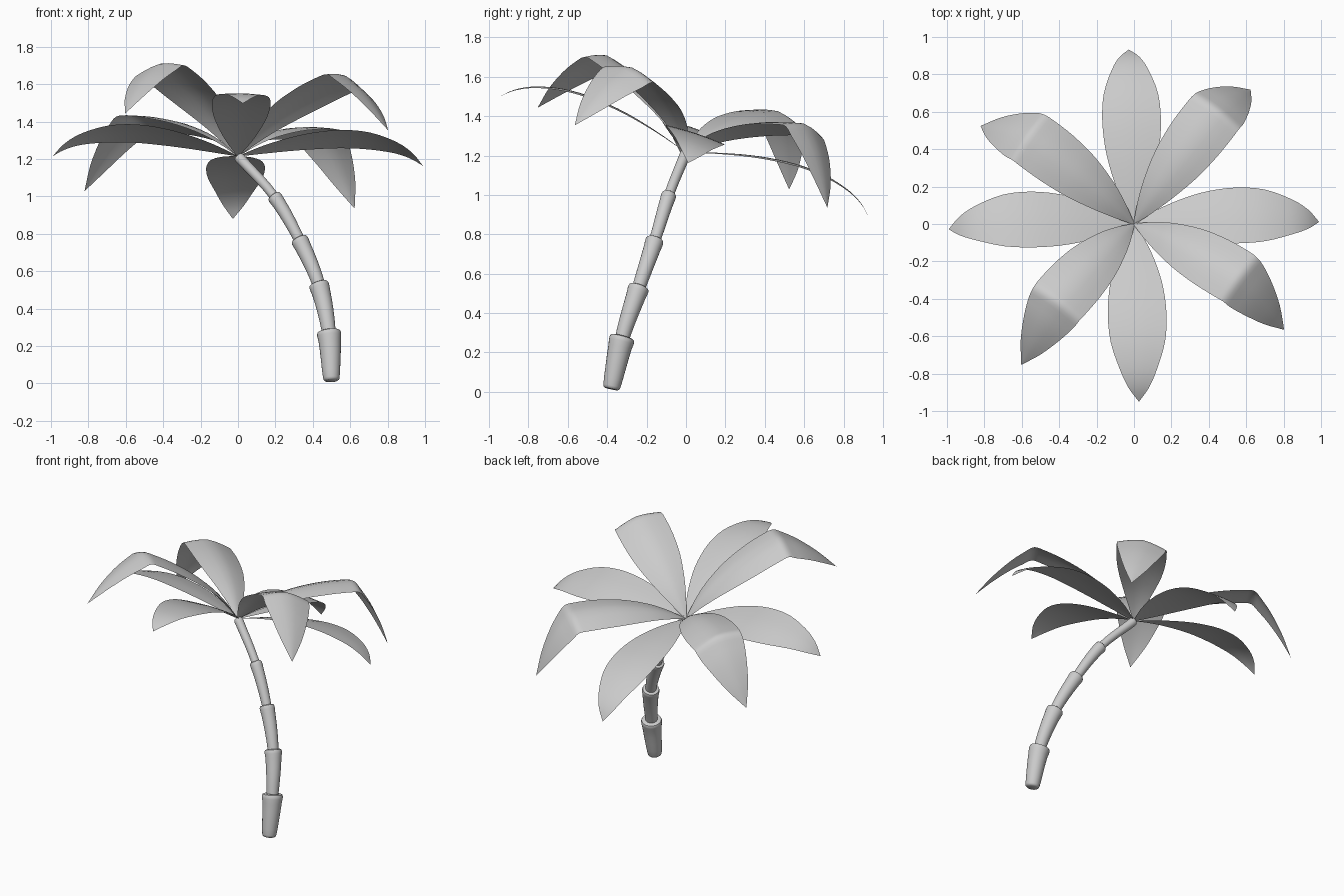
import bpy, bmesh, math
from mathutils import Vector, Matrix

if "Cube" in bpy.data.objects:
    bpy.data.objects.remove(bpy.data.objects["Cube"])

grey = bpy.data.materials.new("plain_grey")
grey.diffuse_color = (0.6, 0.6, 0.6, 1)
grey.use_nodes = True
grey.node_tree.nodes["Principled BSDF"].inputs["Base Color"].default_value = grey.diffuse_color


def spline(pts, u):
    """Catmull-Rom through a list of vectors, u counted in points."""
    n = len(pts) - 1
    i = min(int(u), n - 1)
    t = u - i
    p1, p2 = pts[i], pts[i + 1]
    p0 = pts[i - 1] if i > 0 else 2 * p1 - p2
    p3 = pts[i + 2] if i + 2 <= n else 2 * p2 - p1
    return 0.5 * (2 * p1 + (p2 - p0) * t + (2 * p0 - 5 * p1 + 4 * p2 - p3) * t * t
                  + (3 * p1 - p0 - 3 * p2 + p3) * t ** 3)


def finish(bm, name):
    bmesh.ops.recalc_face_normals(bm, faces=bm.faces)
    me = bpy.data.meshes.new(name)
    bm.to_mesh(me)
    bm.free()
    me.materials.append(grey)
    ob = bpy.data.objects.new(name, me)
    bpy.context.collection.objects.link(ob)
    for p in me.polygons:
        p.use_smooth = True
    return ob


# Trunk: leaning path, one flared sleeve per section
PATH = [Vector(p) for p in ((0.5, -0.38, 0.014), (0.485, -0.322, 0.28), (0.43, -0.238, 0.535),
                            (0.325, -0.157, 0.775), (0.19, -0.085, 1.005), (0.0, 0.0, 1.215))]
RADII = [(0.044, 0.064), (0.037, 0.053), (0.034, 0.046), (0.029, 0.038), (0.025, 0.028)]
SIDES = 24


def trunk_section(i, r0, r1):
    bm = bmesh.new()
    start = [(0, r0 * 0.75), (0.025, r0 * 0.94), (0.06, r0)] if i == 0 else [(0, r0)]
    prof = start + [(t, r0 + (r1 - r0) * t) for t in (0.2, 0.4, 0.6, 0.8)]
    prof += [(0.9, r1), (0.95, r1 * 1.01), (0.985, r1 * 0.95), (1.0, r1 * 0.8)]
    rings = []
    for t, r in prof:
        u = i + t
        c = spline(PATH, u)
        d = (spline(PATH, min(u + 0.02, 5)) - spline(PATH, max(u - 0.02, 0))).normalized()
        a = d.cross(Vector((0, 1, 0))).normalized()
        b = d.cross(a)
        rings.append([bm.verts.new(c + r * (a * math.cos(k * math.tau / SIDES) + b * math.sin(k * math.tau / SIDES)))
                      for k in range(SIDES)])
    for p, q in zip(rings, rings[1:]):
        for k in range(SIDES):
            bm.faces.new((p[k], p[(k + 1) % SIDES], q[(k + 1) % SIDES], q[k]))
    bm.faces.new(rings[0])
    bm.faces.new(rings[-1])
    ob = finish(bm, f"trunk_section_{i + 1}")
    bpy.context.view_layer.objects.active = ob
    ob.select_set(True)
    bpy.ops.object.shade_smooth_by_angle(angle=math.radians(40))
    ob.select_set(False)


for i, (r0, r1) in enumerate(RADII):
    trunk_section(i, r0, r1)

# Leaves: (distance out, height, half width) along the midline
FLAT = [Vector(p) for p in ((0, 0, 0.004), (0.13, 0.043, 0.068), (0.27, 0.08, 0.116), (0.4, 0.105, 0.145),
                            (0.55, 0.12, 0.157), (0.7, 0.113, 0.145), (0.84, 0.078, 0.1), (0.93, 0.03, 0.055),
                            (0.99, -0.027, 0.001))]
BENT = [Vector(p) for p in ((0, 0, 0.004), (0.09, 0.085, 0.05), (0.2, 0.165, 0.094), (0.35, 0.242, 0.135),
                            (0.5, 0.295, 0.154), (0.63, 0.327, 0.157), (0.69, 0.333, 0.154), (0.74, 0.295, 0.147),
                            (0.82, 0.215, 0.117), (0.91, 0.1, 0.068), (0.99, -0.028, 0.001))]
CROWN = (Matrix.Translation((0, 0, 1.215)) @ Matrix.Rotation(math.radians(1.15), 4, 'Y')
         @ Matrix.Rotation(math.radians(-18.2), 4, 'X'))


def leaf(name, prof, azimuth, drop):
    bm = bmesh.new()
    place = CROWN @ Matrix.Rotation(math.radians(azimuth), 4, 'Z')
    rows = []
    steps = (len(prof) - 1) * 3
    for j in range(steps + 1):
        r, h, w = spline(prof, j / 3)
        w = max(w, 0.001)
        rows.append([bm.verts.new(place @ Vector((r, s * w, h - drop * abs(s) ** 1.5 * min(1, w / 0.15))))
                     for s in (-1, -0.66, -0.33, 0, 0.33, 0.66, 1)])
    for p, q in zip(rows, rows[1:]):
        for k in range(6):
            bm.faces.new((p[k], q[k], q[k + 1], p[k + 1]))
    finish(bm, name)


for k in range(4):
    leaf(f"flat_leaf_{k + 1}", FLAT, 1.2 + 90 * k, 0.008)
for k, az in enumerate((50.6, 145.5, 232.2, 323.8)):
    leaf(f"bent_leaf_{k + 1}", BENT, az, 0.038)
